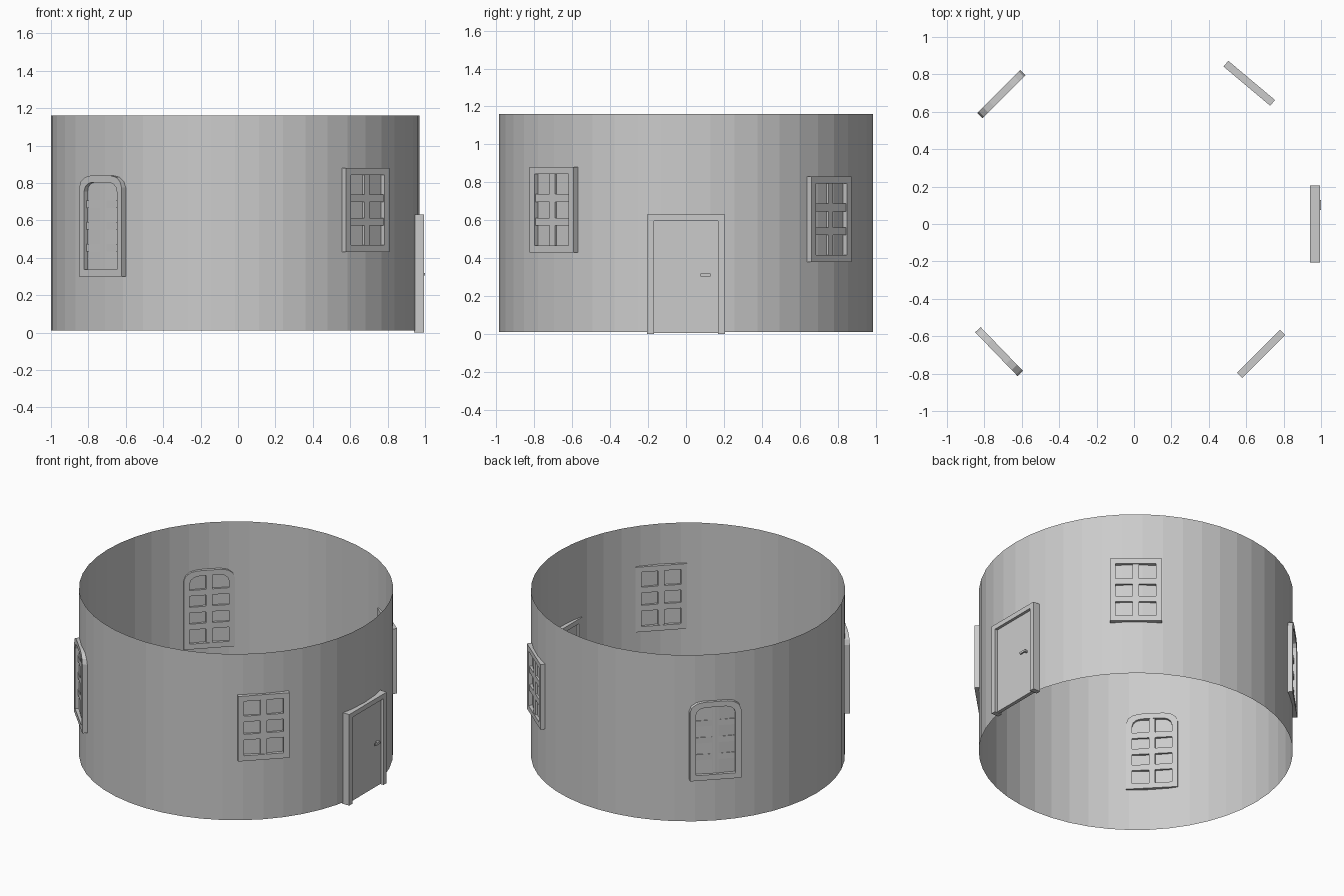
import bpy, bmesh, math
from mathutils import Matrix

if "Cube" in bpy.data.objects:
    bpy.data.objects.remove(bpy.data.objects["Cube"])

CX, R = -0.015, 0.985


def make_object(name, bm, matrix=None):
    bmesh.ops.recalc_face_normals(bm, faces=bm.faces)
    if matrix is not None:
        bm.transform(matrix)
    mesh = bpy.data.meshes.new(name)
    bm.to_mesh(mesh)
    bm.free()
    ob = bpy.data.objects.new(name, mesh)
    bpy.context.collection.objects.link(ob)
    return ob


# local axes of a wall fitting: x = outward radius, y = along the wall, z = up
def placement(degrees):
    return Matrix.Translation((CX, 0, 0)) @ Matrix.Rotation(math.radians(degrees), 4, 'Z')


def add_box(bm, x0, x1, y0, y1, z0, z1):
    m = Matrix.Translation(((x0 + x1) / 2, (y0 + y1) / 2, (z0 + z1) / 2)) \
        @ Matrix.Diagonal((x1 - x0, y1 - y0, z1 - z0, 1))
    bmesh.ops.create_cube(bm, size=1, matrix=m)


def outline(half, z0, z1, rx=0, rz=0):
    pts = [(-half, z0), (half, z0)]
    if rx == 0:
        return pts + [(half, z1), (-half, z1)]
    arc = [(half - rx + rx * math.cos(a), z1 - rz + rz * math.sin(a))
           for a in (i * math.pi / 6 for i in range(4))]
    return pts + arc + [(-y, z) for y, z in reversed(arc)]


def add_frame(bm, outer, inner, x0, x1):
    loops = [[bm.verts.new((x, y, z)) for y, z in pts]
             for pts, x in ((outer, x0), (outer, x1), (inner, x1), (inner, x0))]
    n = len(outer)
    for k in range(4):
        a, b = loops[k], loops[(k + 1) % 4]
        for i in range(n):
            j = (i + 1) % n
            bm.faces.new((a[i], a[j], b[j], b[i]))


def window(name, degrees, z0, z1, rows, bar_front, arch=False):
    half, border, bar = 0.163, 0.037, 0.04
    bm = bmesh.new()
    corner = (0.09, 0.065) if arch else (0, 0)
    inner_corner = (0.06, 0.05) if arch else (0, 0)
    add_frame(bm, outline(half, z0, z1, *corner),
              outline(half - border, z0 + border, z1 - border, *inner_corner),
              0.962, 1.002)
    make_object(name + "_frame", bm, placement(degrees))
    # glazing bars
    bm = bmesh.new()
    h, b, t = half - border, z0 + border, z1 - border
    add_box(bm, 0.966, bar_front, -bar / 2, bar / 2, b, t)
    for i in range(1, rows):
        z = b + (t - b) * i / rows
        add_box(bm, 0.966, bar_front, -h, h, z - bar / 2, z + bar / 2)
    make_object(name + "_bars", bm, placement(degrees))


# round wall, open at top and bottom
bm = bmesh.new()
bmesh.ops.create_cone(bm, cap_ends=False, segments=48, radius1=R, radius2=R, depth=1.15,
                      matrix=Matrix.Translation((CX, 0, 0.585)))
make_object("round_wall", bm)

# windows
window("front_right_window", -45, 0.43, 0.88, 3, 0.996)
window("back_right_window", 50, 0.38, 0.83, 3, 0.996)
window("front_left_arched_window", 224, 0.30, 0.84, 4, 0.984, True)
window("back_left_arched_window", 135, 0.30, 0.84, 4, 0.984, True)

# door frame: two posts and a lintel as one profile
bm = bmesh.new()
prof = [(-0.205, 0), (-0.205, 0.63), (0.205, 0.63), (0.205, 0),
        (0.17, 0), (0.17, 0.597), (-0.17, 0.597), (-0.17, 0)]
face = bm.faces.new([bm.verts.new((0.94, y, z)) for y, z in prof])
ext = bmesh.ops.extrude_face_region(bm, geom=[face])
bmesh.ops.translate(bm, vec=(0.055, 0, 0),
                    verts=[v for v in ext["geom"] if isinstance(v, bmesh.types.BMVert)])
make_object("door_frame", bm)

# door leaf
bm = bmesh.new()
add_box(bm, 0.952, 0.976, -0.17, 0.17, 0.005, 0.597)
make_object("door_leaf", bm)

# door handle: stem and lever
bm = bmesh.new()
add_box(bm, 0.974, 0.992, 0.112, 0.126, 0.306, 0.318)
add_box(bm, 0.990, 1.0, 0.076, 0.128, 0.305, 0.319)
make_object("door_handle", bm)
